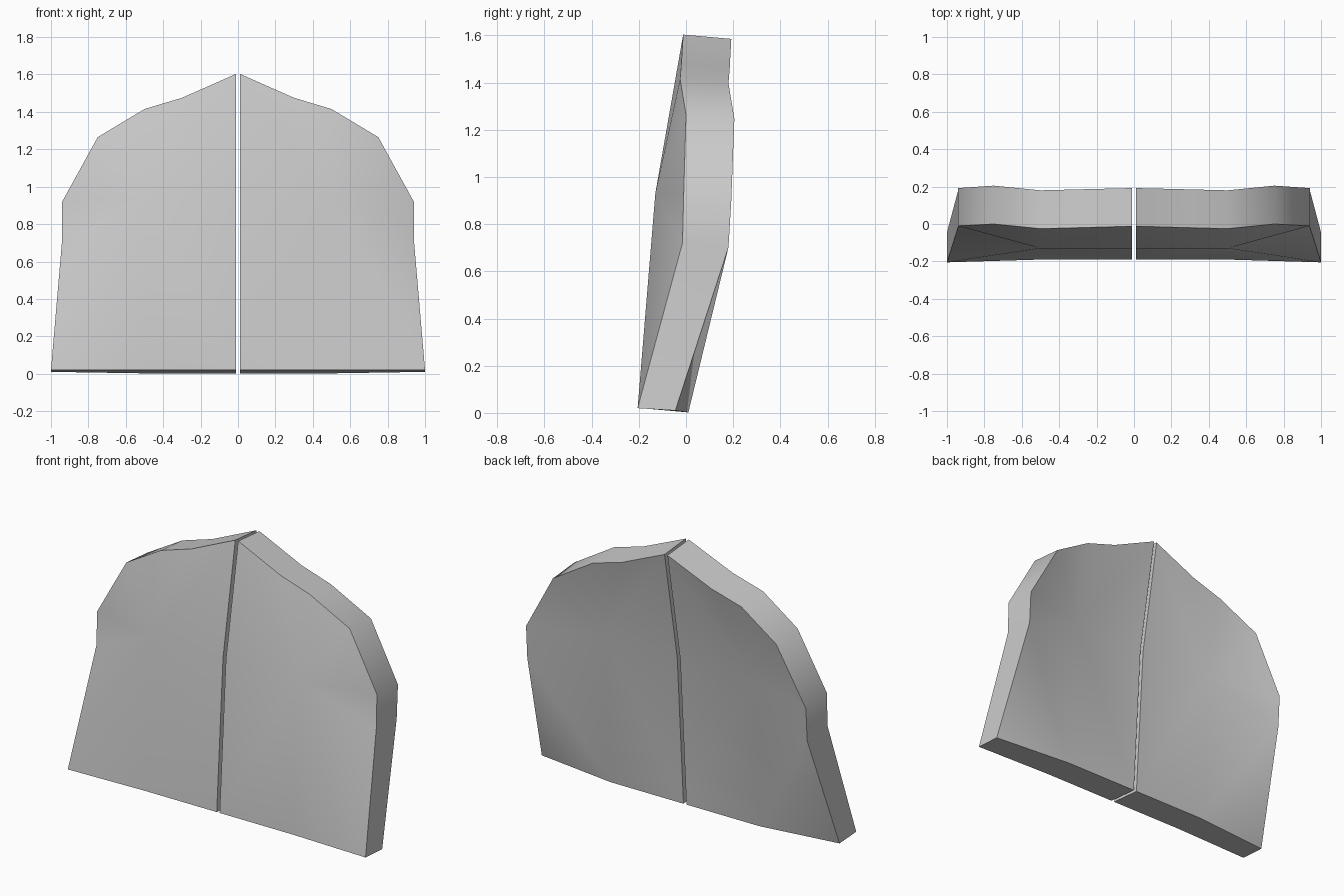
import bpy, bmesh

if "Cube" in bpy.data.objects:
    bpy.data.objects.remove(bpy.data.objects["Cube"])

# Outline of one half seen from the front: (x, z, front y, back y)
rim = [
    (0.01, 0.02, -0.19, 0.01),    # bottom, by the centre gap
    (0.50, 0.02, -0.19, 0.01),
    (1.00, 0.02, -0.205, -0.045), # bottom outer corner
    (0.94, 0.72, -0.015, 0.18),
    (0.94, 0.92, -0.01, 0.192),
    (0.75, 1.265, 0.0, 0.205),
    (0.50, 1.415, -0.025, 0.18),
    (0.30, 1.475, -0.02, 0.185),
    (0.01, 1.603, -0.012, 0.192), # peak
    (0.01, 0.93, -0.13, 0.07),
]
hub = (0.50, 0.93, -0.13, 0.07)   # inner bend point


def build_half(name, side):
    bm = bmesh.new()
    pts = rim + [hub]
    front = [bm.verts.new((side * x, yf, z)) for x, z, yf, yb in pts]
    back = []
    for i, (x, z, yf, yb) in enumerate(pts):
        drop = 0.01 if i == 2 else 0.018
        back.append(bm.verts.new((side * x, yb, z - drop)))
    n = len(rim)
    # front sheet: fan around the bend point
    for i in range(n):
        bm.faces.new((front[n], front[i], front[(i + 1) % n]))
    # back sheet: same fan, with the lower outer panel split the other way
    for i in range(n):
        if i not in (1, 2):
            bm.faces.new((back[n], back[(i + 1) % n], back[i]))
    bm.faces.new((back[1], back[3], back[2]))
    bm.faces.new((back[1], back[n], back[3]))
    # edge wall
    for i in range(n):
        j = (i + 1) % n
        bm.faces.new((front[i], back[i], back[j], front[j]))
    bmesh.ops.recalc_face_normals(bm, faces=bm.faces[:])
    mesh = bpy.data.meshes.new(name)
    bm.to_mesh(mesh)
    bm.free()
    obj = bpy.data.objects.new(name, mesh)
    bpy.context.collection.objects.link(obj)
    bpy.ops.object.select_all(action='DESELECT')
    obj.select_set(True)
    bpy.context.view_layer.objects.active = obj
    bpy.ops.object.shade_smooth_by_angle(angle=0.6)


# Two mirrored plates with a narrow gap
build_half("right_plate", 1)
build_half("left_plate", -1)
